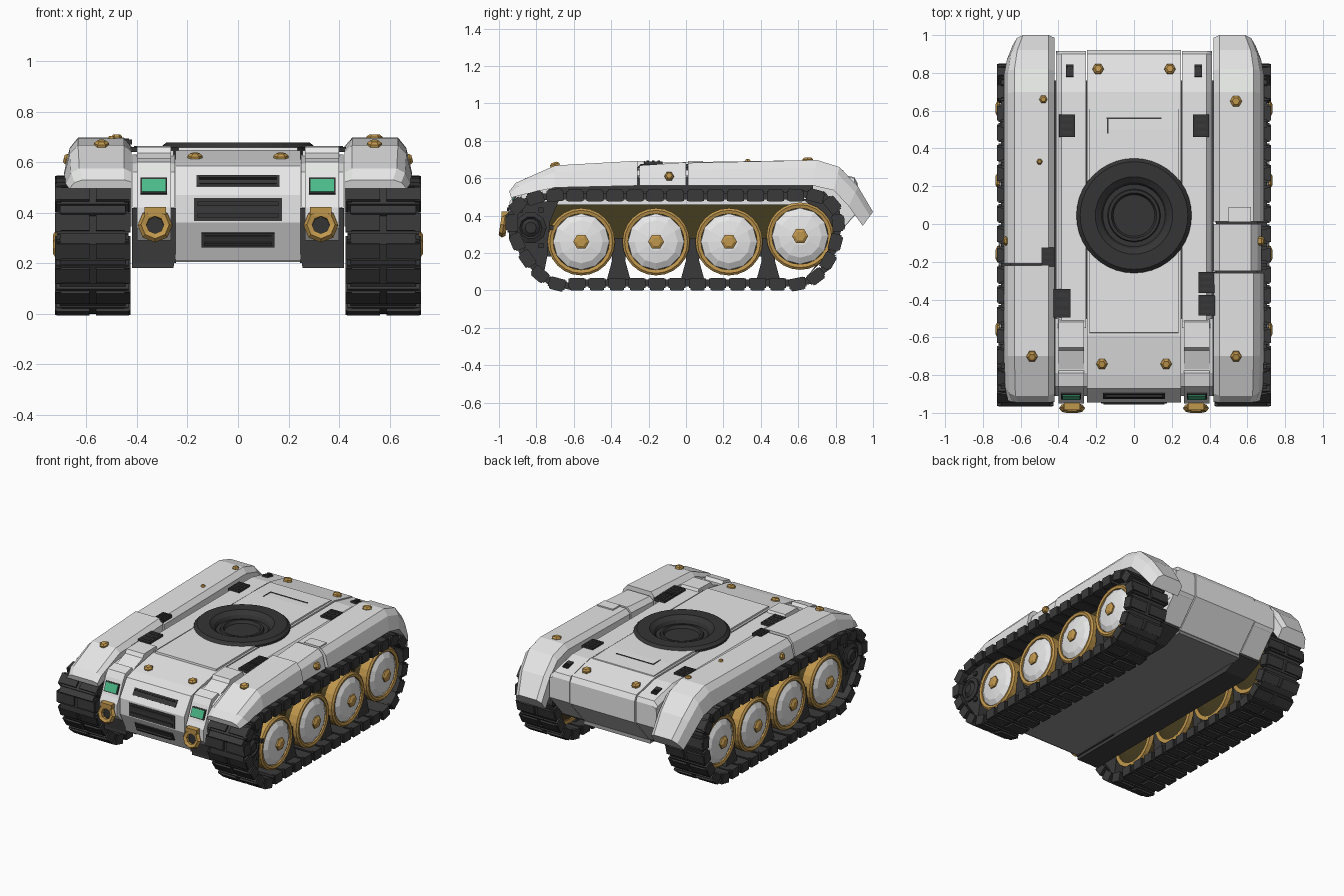
import bpy, bmesh, math
from mathutils import Matrix, Vector

def material(name, r, g, b):
    m = bpy.data.materials.new(name)
    m.diffuse_color = (r, g, b, 1)
    return m

WHITE = material("armour_white", 0.80, 0.81, 0.80)
TRACK = material("track_dark", 0.042, 0.042, 0.043)
DARK = material("hull_dark_grey", 0.05, 0.05, 0.05)
BELLY = material("belly_grey", 0.28, 0.28, 0.28)
RING = material("ring_dark_grey", 0.035, 0.035, 0.035)
GOLD = material("gold", 0.53, 0.31, 0.075)
BROWN = material("dark_brown", 0.06, 0.045, 0.014)
GREEN = material("lamp_green", 0.07, 0.50, 0.25)

def finish(name, bm, mat):
    bmesh.ops.recalc_face_normals(bm, faces=bm.faces)
    me = bpy.data.meshes.new(name)
    bm.to_mesh(me)
    bm.free()
    me.materials.append(mat)
    ob = bpy.data.objects.new(name, me)
    bpy.context.collection.objects.link(ob)
    return ob

def loft(name, rings, mat, caps=True, close=False):
    bm = bmesh.new()
    vs = [[bm.verts.new(p) for p in r] for r in rings]
    n = len(vs[0])
    for k in range(len(vs) if close else len(vs) - 1):
        a, b = vs[k], vs[(k + 1) % len(vs)]
        for i in range(n):
            j = (i + 1) % n
            bm.faces.new((a[i], a[j], b[j], b[i]))
    if caps and not close:
        bm.faces.new(vs[0])
        bm.faces.new(vs[-1])
    return finish(name, bm, mat)

def prism(name, prof, x0, x1, mat):
    """Side profile of (y, z) points carried from x0 to x1."""
    return loft(name, [[(x, y, z) for y, z in prof] for x in (x0, x1)], mat)

def add_cube(bm, m, loc, size):
    bmesh.ops.create_cube(bm, size=1, matrix=m @ Matrix.Translation(loc) @ Matrix.Diagonal((*size, 1)))

def box(name, loc, size, mat, tilt=0):
    bm = bmesh.new()
    add_cube(bm, Matrix.Translation(loc) @ Matrix.Rotation(math.radians(tilt), 4, 'X'), (0, 0, 0), size)
    return finish(name, bm, mat)

def lathe(name, prof, n, loc, axis, mat, close=False):
    """Revolve (radius, height) points about an axis."""
    m = Matrix.Translation(loc) @ Vector(axis).to_track_quat('Z', 'Y').to_matrix().to_4x4()
    rings = [[m @ Vector((r * math.cos(2 * math.pi * i / n), r * math.sin(2 * math.pi * i / n), h))
              for i in range(n)] for r, h in prof]
    return loft(name, rings, mat, close=close)

def bolt(loc, axis=(0, 0, 1), r=0.03, name="bolt"):
    return lathe(name, [(r, -0.02), (r, 0.008), (r * 0.6, 0.018)], 6, loc, axis, GOLD)

# Hull centre body
hull = prism("hull_centre", [(-0.87, 0.21), (-0.945, 0.36), (-0.945, 0.47), (-0.87, 0.585), (-0.80, 0.605),
                             (-0.59, 0.645), (0.70, 0.65), (0.90, 0.605), (0.92, 0.57), (0.92, 0.42), (0.76, 0.24),
                             (0.3, 0.22)], -0.248, 0.248, WHITE)
prism("belly_plate", [(-0.86, 0.205), (-0.86, 0.3), (0.74, 0.3), (0.76, 0.215)], -0.256, 0.256, BELLY)
deck = prism("deck_panel", [(-0.58, 0.63), (-0.575, 0.657), (0.5, 0.661), (0.69, 0.655), (0.7, 0.63)],
             -0.235, 0.235, WHITE)
# Grooves on the deck
box("deck_groove", (0, 0.56, 0.659), (0.29, 0.008, 0.006), DARK)
box("deck_groove_side", (-0.14, 0.52, 0.6595), (0.008, 0.08, 0.006), DARK)

# Front grilles
for z, y, w, h, t in ((0.525, -0.91, 0.33, 0.05, -33), (0.412, -0.945, 0.35, 0.09, 0), (0.292, -0.916, 0.29, 0.06, 23)):
    box("grille_slot", (0, y, z), (w, 0.008, h), TRACK, t)
    for k in (-0.25, 0.25):
        box("grille_slat", (0, y, z + k * h), (w * 0.92, 0.022, h * 0.2), RING, t)

# Turret ring with sunken seat, its opening cut into the hull
cutter = lathe("ring_cutter", [(0.21, 0.585), (0.21, 0.75)], 32, (0, 0.045, 0), (0, 0, 1), RING)
cutter.hide_render = True
for ob in (hull, deck):
    mod = ob.modifiers.new("ring_opening", 'BOOLEAN')
    mod.operation, mod.object, mod.solver = 'DIFFERENCE', cutter, 'EXACT'
    bpy.context.view_layer.update()
    new = bpy.data.meshes.new_from_object(ob.evaluated_get(bpy.context.evaluated_depsgraph_get()))
    ob.modifiers.clear()
    ob.data = new
bpy.data.objects.remove(cutter)
lathe("turret_ring", [(0.305, 0.61), (0.305, 0.658), (0.285, 0.677), (0.205, 0.677), (0.175, 0.655), (0.165, 0.632),
                      (0.14, 0.632), (0.135, 0.645), (0.12, 0.645), (0.11, 0.625), (0.01, 0.625)],
      40, (0, 0.045, 0), (0, 0, 1), RING)

def deck_vent(x, y, z, w, l, tilt=0):
    box("vent_frame", (x, y, z), (w, l, 0.02), RING, tilt)
    for k in (-0.3, 0, 0.3):
        box("vent_slat", (x, y + k * l, z + 0.004), (w * 0.7, l * 0.14, 0.02), TRACK, tilt)

deck_vent(-0.38, -0.42, 0.65, 0.09, 0.15)
deck_vent(0.385, -0.31, 0.65, 0.085, 0.11)
deck_vent(0.385, -0.43, 0.65, 0.085, 0.11)
deck_vent(-0.455, -0.175, 0.68, 0.07, 0.10)

def fender(name, s, stations, out=0.688):
    """Armour section through (top y, top z, bottom y, bottom z, narrowing)."""
    rings = []
    for yt, zt, yb, zb, nar in stations:
        ring = []
        for x, t in ((0.422, 0), (0.422, 0.75), (0.452, 1), (out - 0.055, 1), (out - 0.022, 0.7), (out, 0)):
            if x > 0.5:
                x -= nar
            ring.append((s * x, yb + (yt - yb) * t, zb + (zt - zb) * t))
        rings.append(ring)
    loft(name, rings, WHITE)

# Centre line of the track loop (y, z)
PATH = [(-0.69, 0.033), (0.60, 0.033), (0.70, 0.075), (0.77, 0.17), (0.815, 0.30), (0.815, 0.41), (0.77, 0.48),
        (0.68, 0.51), (-0.72, 0.51), (-0.87, 0.485), (-0.932, 0.42), (-0.932, 0.31), (-0.86, 0.18), (-0.77, 0.07)]

def resample(path, n):
    pts = [Vector(p) for p in path]
    segs = [(a, b) for a, b in zip(pts, pts[1:] + pts[:1])]
    total = sum((b - a).length for a, b in segs)
    res = []
    for i in range(n):
        d = total * i / n
        for a, b in segs:
            L = (b - a).length
            if d <= L:
                res.append(a.lerp(b, d / L))
                break
            d -= L
    return res, total / n

def track(s):
    pts, pitch = resample(PATH, 38)
    bm = bmesh.new()
    n = len(pts)
    for i, p in enumerate(pts):
        d = pts[(i + 1) % n] - pts[i - 1]
        m = Matrix.Translation((s * 0.575, p.x, p.y)) @ Matrix.Rotation(math.atan2(d.y, d.x), 4, 'X')
        add_cube(bm, m, (0, 0, 0.005), (0.285, pitch * 0.85, 0.052))       # link plate
        add_cube(bm, m, (0, pitch / 2, 0.006), (0.26, pitch * 0.6, 0.036))  # hinge
        for k in (-1, 1):
            add_cube(bm, m, (k * 0.078, 0, -0.024), (0.13, pitch * 0.6, 0.018))  # tread pad
            add_cube(bm, m, (k * 0.138, 0, 0.002), (0.024, pitch * 0.7, 0.064))  # end cap
    finish("track", bm, TRACK)

for s in (-1, 1):
    # Hull shoulders, with bevelled outer edge
    rings = []
    for y, zt, zb in ((-0.55, 0.645, 0.33), (0.70, 0.645, 0.33), (0.90, 0.60, 0.40), (0.915, 0.57, 0.42)):
        rings.append([(s * x, y, z) for x, z in ((0.255, zb), (0.255, zt), (0.385, zt), (0.412, zt - 0.03), (0.412, zb))])
    loft("hull_shoulder", rings, WHITE)
    prism("rear_lower_corner", [(0.915, 0.56), (0.915, 0.42), (0.77, 0.25), (0.6, 0.3), (0.6, 0.56)],
          s * 0.255, s * 0.41, WHITE)
    # Lower side sponson
    loft("lower_sponson", [[(s * x, y, z) for x, z in ((0.255, 0.18), (0.24, 0.36), (0.42, 0.40), (0.42, 0.18))]
                           for y in (-0.87, 0.62)] +
         [[(s * x, 0.76, z) for x, z in ((0.255, 0.24), (0.24, 0.36), (0.42, 0.40), (0.42, 0.24))]], DARK)
    # Front pod with lamp and tow hook
    prism("front_pod", [(-0.90, 0.29), (-0.95, 0.34), (-0.95, 0.42), (-0.93, 0.455), (-0.885, 0.56), (-0.86, 0.60),
                        (-0.79, 0.617), (-0.775, 0.595), (-0.67, 0.635), (-0.655, 0.66), (-0.52, 0.663),
                        (-0.50, 0.62), (-0.50, 0.29)], s * 0.265, s * 0.40, WHITE)
    prism("front_pod_side", [(-0.91, 0.42), (-0.86, 0.56), (-0.79, 0.595), (-0.5, 0.63), (-0.5, 0.42)],
          s * 0.25, s * 0.418, WHITE)
    prism("front_pod_base", [(-0.87, 0.2), (-0.91, 0.418), (-0.5, 0.418), (-0.5, 0.2)], s * 0.245, s * 0.42, DARK)
    box("lamp_frame", (s * 0.333, -0.91, 0.505), (0.105, 0.012, 0.07), RING, -23)
    box("lamp", (s * 0.333, -0.913, 0.505), (0.092, 0.016, 0.055), GREEN, -23)
    bpy.ops.mesh.primitive_torus_add(major_segments=8, minor_segments=5, major_radius=0.05, minor_radius=0.019,
                                     location=(s * 0.328, -0.975, 0.35), rotation=(math.pi / 2 - 0.15, 0, 0))
    hook = bpy.context.object
    hook.name = "tow_hook"
    hook.data.materials.append(GOLD)
    box("tow_hook_mount", (s * 0.328, -0.958, 0.405), (0.085, 0.055, 0.035), GOLD)
    box("tow_hook_back", (s * 0.328, -0.945, 0.345), (0.07, 0.02, 0.07), RING)
    # Deck details
    deck_vent(s * 0.355, 0.52, 0.647, 0.085, 0.12)
    deck_vent(s * 0.34, 0.81, 0.622, 0.04, 0.065, -12)
    bolt((s * 0.19, 0.82, 0.628), (0, 0.2, 1))
    bolt((s * 0.17, -0.74, 0.617), (0, -0.18, 1))

    # Fender sections
    cut = -0.26 if s > 0 else -0.22
    fender("front_fender", s, [(-0.945, 0.53, -0.935, 0.495, 0.02), (-0.91, 0.575, -0.86, 0.515, 0.005),
                               (-0.70, 0.668, -0.70, 0.55, 0), (cut, 0.693, cut, 0.56, 0)])
    start = cut + 0.012
    if s > 0:
        fender("middle_fender", s, [(start, 0.668, start, 0.56, 0), (0.0, 0.685, 0.0, 0.56, 0)], 0.675)
        box("fender_hatch", (0.56, 0.05, 0.685), (0.12, 0.08, 0.015), WHITE)
        start = 0.012
    fender("rear_fender", s, [(start, 0.682, start, 0.56, 0), (0.70, 0.697, 0.68, 0.56, 0), (0.82, 0.66, 0.79, 0.535, 0),
                              (0.92, 0.555, 0.87, 0.45, 0.015), (1.0, 0.42, 0.945, 0.345, 0.045)])
    box("fender_core", (s * 0.545, -0.02, 0.565), (0.22, 1.4, 0.09), TRACK)
    bolt((s * 0.54, -0.70, 0.667), (0, -0.3, 1))
    bolt((s * 0.672, -0.09, 0.61), (s, 0, 0.25), 0.025)

    # Running gear
    track(s)
    for y, z in ((-0.56, 0.26), (-0.16, 0.26), (0.23, 0.26), (0.61, 0.29)):
        c, ax = (0, y, z), (s, 0, 0)
        lathe("wheel_back", [(0.10, 0.46), (0.155, 0.47), (0.165, 0.55), (0.165, 0.66)], 24, c, ax, BROWN)
        for h in (0.46, 0.62):
            lathe("wheel_rim", [(0.178, h), (0.18, h + 0.065 if h > 0.5 else h + 0.03), (0.168, h + 0.075 if h > 0.5
                  else h + 0.035), (0.15, h + 0.07 if h > 0.5 else h + 0.03), (0.15, h)], 24, c, ax, GOLD, True)
        lathe("wheel_disc", [(0.152, 0.65), (0.15, 0.682), (0.115, 0.702), (0.05, 0.712)], 12, c, ax, WHITE)
        bolt((s * 0.714, y, z), ax, 0.043, "wheel_hub")
    box("suspension_beam", (s * 0.53, -0.02, 0.365), (0.1, 1.45, 0.19), BROWN)
    for y in (-0.36, 0.035, 0.44):
        prism("suspension_strut", [(y - 0.065, 0.05), (y - 0.035, 0.16), (y - 0.045, 0.28), (y + 0.045, 0.28),
                                   (y + 0.035, 0.16), (y + 0.065, 0.05)], s * 0.50, s * 0.66, TRACK)
    # Front drive sprocket and cover, rear track guard
    prism("sprocket_cover", [(-0.92, 0.41), (-0.92, 0.31), (-0.84, 0.17), (-0.76, 0.09), (-0.74, 0.19), (-0.73, 0.36),
                             (-0.68, 0.48), (-0.86, 0.47)], s * 0.47, s * 0.68, TRACK)
    prism("rear_track_guard", [(0.66, 0.09), (0.75, 0.18), (0.80, 0.30), (0.80, 0.41), (0.75, 0.48), (0.62, 0.49),
                               (0.74, 0.40), (0.76, 0.29), (0.72, 0.17)], s * 0.48, s * 0.66, TRACK)
    lathe("sprocket", [(0.085, 0.66), (0.085, 0.69), (0.06, 0.70), (0.05, 0.69), (0.03, 0.705)], 10,
          (0, -0.83, 0.335), (s, 0, 0), RING)
    for k in range(6):
        a = k * math.pi / 3
        box("sprocket_stud", (s * 0.685, -0.83 + 0.11 * math.cos(a), 0.335 + 0.11 * math.sin(a)), (0.02, 0.025, 0.025), RING)

# Odd fender bolts
bolt((0.54, 0.65, 0.692), r=0.032)
bolt((-0.48, 0.66, 0.692), r=0.022)
bolt((-0.50, 0.33, 0.685), r=0.016)
